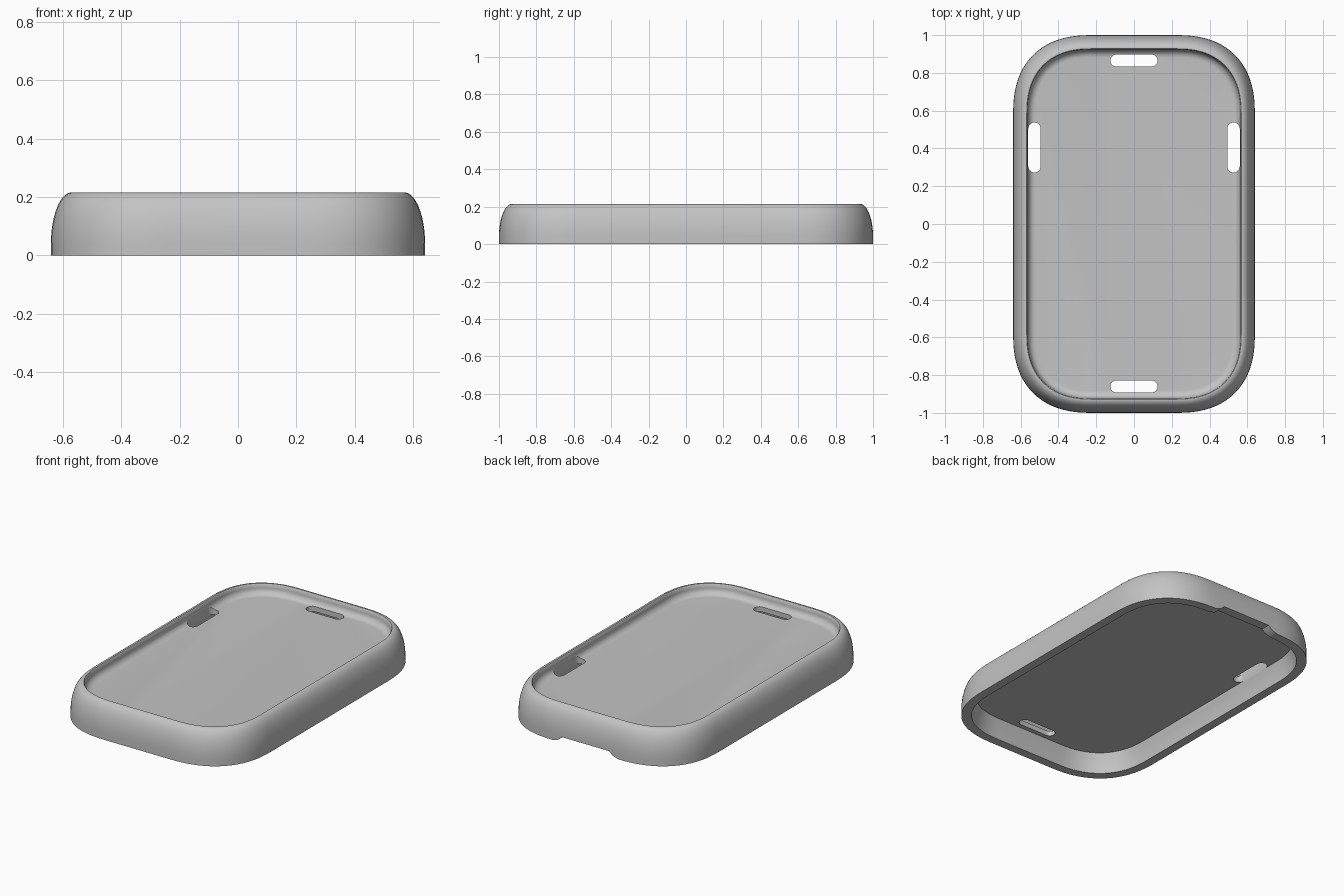
import bpy, bmesh, math
from mathutils import Vector

cube = bpy.data.objects.get("Cube")
if cube:
    bpy.data.objects.remove(cube, do_unlink=True)

HALF_X, HALF_Y, HEIGHT = 0.64, 1.0, 0.215
CORNER, POWER, STEPS = 0.42, 2.4, 20
FLOOR_TOP, FLOOR_BOTTOM = 0.15, 0.12

grey = bpy.data.materials.new("plain_grey")
grey.use_nodes = True
grey.diffuse_color = (0.55, 0.55, 0.55, 1)
grey.node_tree.nodes["Principled BSDF"].inputs["Base Color"].default_value = (0.55, 0.55, 0.55, 1)


def outline(inset, z):
    """Soft-cornered rectangle, moved inwards by inset."""
    points = []
    r = CORNER - inset
    for quarter in range(4):
        sx = 1 if quarter in (0, 3) else -1
        sy = 1 if quarter < 2 else -1
        for i in range(STEPS + 1):
            k = i if quarter % 2 == 0 else STEPS - i
            a = math.pi / 2 * k / STEPS
            cx = max(math.cos(a), 0) ** (2 / POWER)
            cy = max(math.sin(a), 0) ** (2 / POWER)
            points.append(Vector((sx * (HALF_X - CORNER + r * cx),
                                  sy * (HALF_Y - CORNER + r * cy), z)))
    return points


def finish(name, bm):
    bmesh.ops.recalc_face_normals(bm, faces=bm.faces)
    mesh = bpy.data.meshes.new(name)
    bm.to_mesh(mesh)
    bm.free()
    mesh.materials.append(grey)
    ob = bpy.data.objects.new(name, mesh)
    bpy.context.collection.objects.link(ob)
    return ob


def prism(name, points, direction):
    """Extruded outline used as a cutter."""
    bm = bmesh.new()
    face = bm.faces.new([bm.verts.new(p) for p in points])
    made = bmesh.ops.extrude_face_region(bm, geom=[face])["geom"]
    bmesh.ops.translate(bm, vec=direction,
                        verts=[v for v in made if isinstance(v, bmesh.types.BMVert)])
    ob = finish(name, bm)
    ob.hide_render = True
    return ob


def slot_cutter(name, x, y, length, width, along_y):
    r, points = width / 2, []
    for end in (1, -1):
        for i in range(13):
            a = math.pi * i / 12 - math.pi / 2
            u = end * (length / 2 - r + r * math.cos(a))
            v = end * r * math.sin(a)
            points.append((x - v, y + u, 0.06) if along_y else (x + u, y + v, 0.06))
    return prism(name, points, (0, 0, 0.3))


# Wall section from the underside edge, over the rim and down to the tray floor
section = [(0.05, FLOOR_BOTTOM), (0.062, FLOOR_BOTTOM)]
section = [(0.08, FLOOR_BOTTOM), (0.07, 0.09), (0.06, 0.05), (0.055, 0), (0, 0)]
for i in range(11):
    a = math.radians(80) * i / 10
    section.append((0.07 * (1 - math.cos(a)), 0.04 + 0.175 * math.sin(a)))
section += [(0.066, HEIGHT), (0.072, HEIGHT), (0.076, 0.21)]
for i in range(9):
    a = math.pi / 2 * i / 8
    section.append((0.118 - 0.04 * math.cos(a), FLOOR_TOP + 0.04 * (1 - math.sin(a))))

# Tray shell
bm = bmesh.new()
rings = [[bm.verts.new(p) for p in outline(d, z)] for d, z in section]
for low, high in zip(rings, rings[1:]):
    n = len(low)
    for i in range(n):
        j = (i + 1) % n
        bm.faces.new((low[i], low[j], high[j], high[i]))
bm.faces.new(rings[0])
bm.faces.new(rings[-1])
tray = finish("tray_shell", bm)

# Floor slots and the notch under the back edge
cutters = [
    slot_cutter("front_slot", 0, -0.86, 0.25, 0.064, False),
    slot_cutter("back_slot", 0, 0.865, 0.25, 0.064, False),
    slot_cutter("left_slot", 0.527, 0.405, 0.265, 0.066, True),
    slot_cutter("right_slot", -0.527, 0.405, 0.265, 0.066, True),
    prism("back_notch", [(-0.24, 0.88, -0.02), (0.24, 0.88, -0.02), (0.23, 0.88, 0),
                         (0.19, 0.88, 0.012), (0.165, 0.88, 0.035), (-0.165, 0.88, 0.035),
                         (-0.19, 0.88, 0.012), (-0.23, 0.88, 0)], (0, 0.2, 0)),
]
bpy.ops.object.select_all(action="DESELECT")
bpy.context.view_layer.objects.active = tray
tray.select_set(True)
for cutter in cutters:
    mod = tray.modifiers.new(cutter.name, "BOOLEAN")
    mod.operation, mod.solver, mod.object = "DIFFERENCE", "EXACT", cutter
    bpy.ops.object.modifier_apply(modifier=mod.name)
    bpy.data.objects.remove(cutter, do_unlink=True)

bpy.ops.object.shade_smooth_by_angle(angle=math.radians(35))
